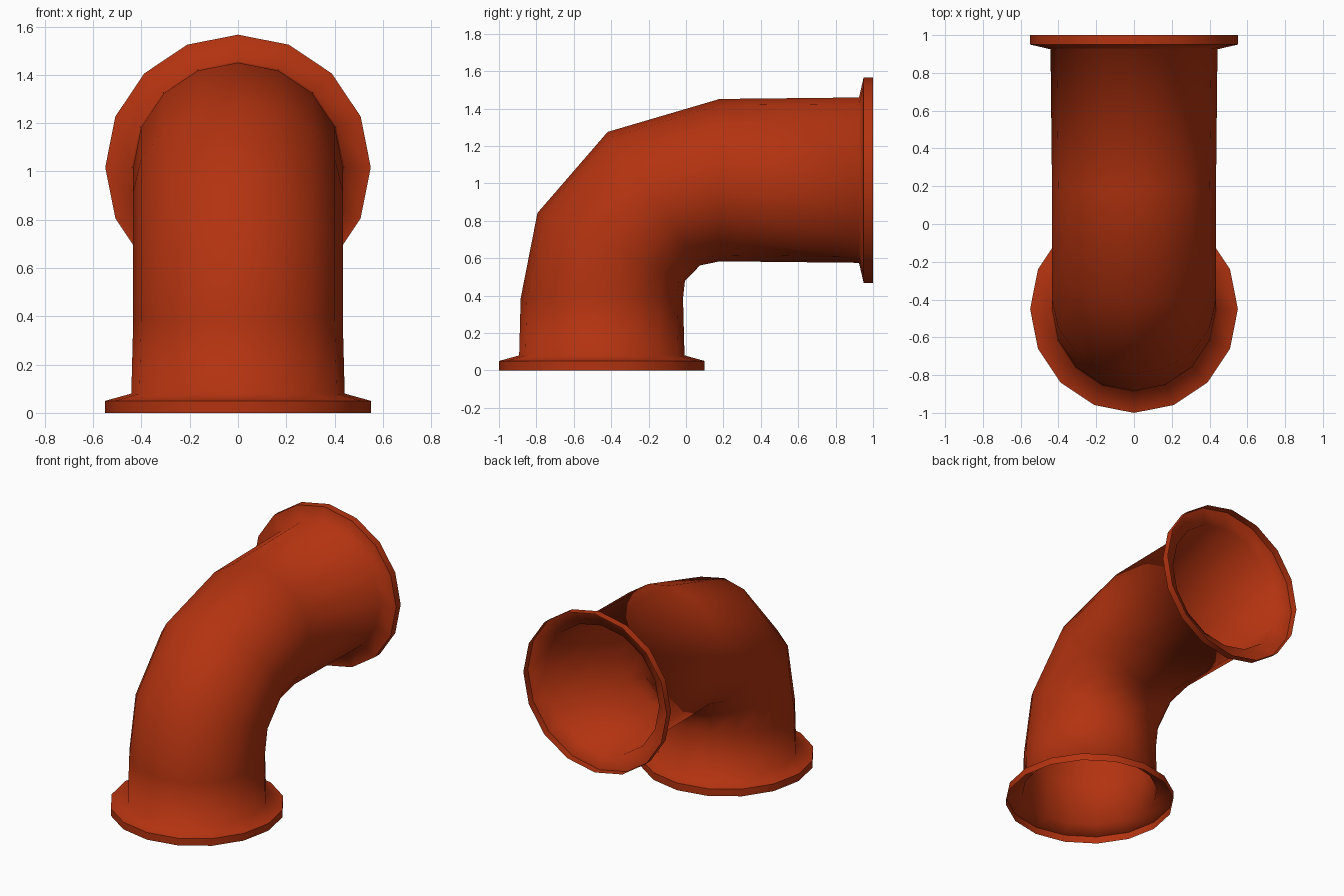
import bpy, bmesh
from math import sin, cos, pi, radians
from mathutils import Vector

cube = bpy.data.objects.get("Cube")
if cube:
    bpy.data.objects.remove(cube, do_unlink=True)

SIDES = 16
FLANGE = 0.55
NECK = 0.442
PIPE = 0.434

# Cross-sections along the elbow: centre y, centre z, tilt in degrees, radius
SECTIONS = [
    (-0.45, 0.0, 0, FLANGE),
    (-0.45, 0.05, 0, FLANGE),
    (-0.45, 0.08, 0, NECK),
    (-0.45, 0.385, 0, PIPE),
    (-0.40, 0.66, 24.7, PIPE),
    (-0.172, 0.918, 55.3, PIPE),
    (0.18, 1.017, 90, PIPE),
    (0.925, 1.017, 90, NECK),
    (0.95, 1.017, 90, FLANGE),
    (1.0, 1.017, 90, FLANGE),
]


def add_ring(bm, y, z, tilt, radius):
    """Ring of vertices whose plane leans back by the tilt."""
    t = radians(tilt)
    centre = Vector((0, y, z))
    side = Vector((1, 0, 0))
    outward = Vector((0, -cos(t), sin(t)))
    angles = [2 * pi * i / SIDES for i in range(SIDES)]
    return [bm.verts.new(centre + radius * (cos(a) * side + sin(a) * outward))
            for a in angles]


# Paint
paint = bpy.data.materials.new("rust_red_paint")
paint.use_nodes = True
colour = (0.45, 0.033, 0.005, 1)
paint.diffuse_color = colour
paint.node_tree.nodes["Principled BSDF"].inputs["Base Color"].default_value = colour

# Open elbow pipe with a flange at each end, a single thin shell
bm = bmesh.new()
rings = [add_ring(bm, *section) for section in SECTIONS]
for lower, upper in zip(rings, rings[1:]):
    for i in range(SIDES):
        j = (i + 1) % SIDES
        face = bm.faces.new((lower[j], lower[i], upper[i], upper[j]))
        face.smooth = True
bm.normal_update()

# Outward normals: the front of the pipe faces -y
front = min(bm.faces, key=lambda f: f.calc_center_median().y)
if front.normal.y > 0:
    bmesh.ops.reverse_faces(bm, faces=bm.faces[:])

# Crisp edge where each flange rim meets its sloping shoulder
for ring in (rings[1], rings[-2]):
    for i in range(SIDES):
        bm.edges.get((ring[i], ring[(i + 1) % SIDES])).smooth = False

mesh = bpy.data.meshes.new("elbow_pipe")
bm.to_mesh(mesh)
bm.free()
mesh.materials.append(paint)
pipe = bpy.data.objects.new("elbow_pipe", mesh)
bpy.context.collection.objects.link(pipe)
